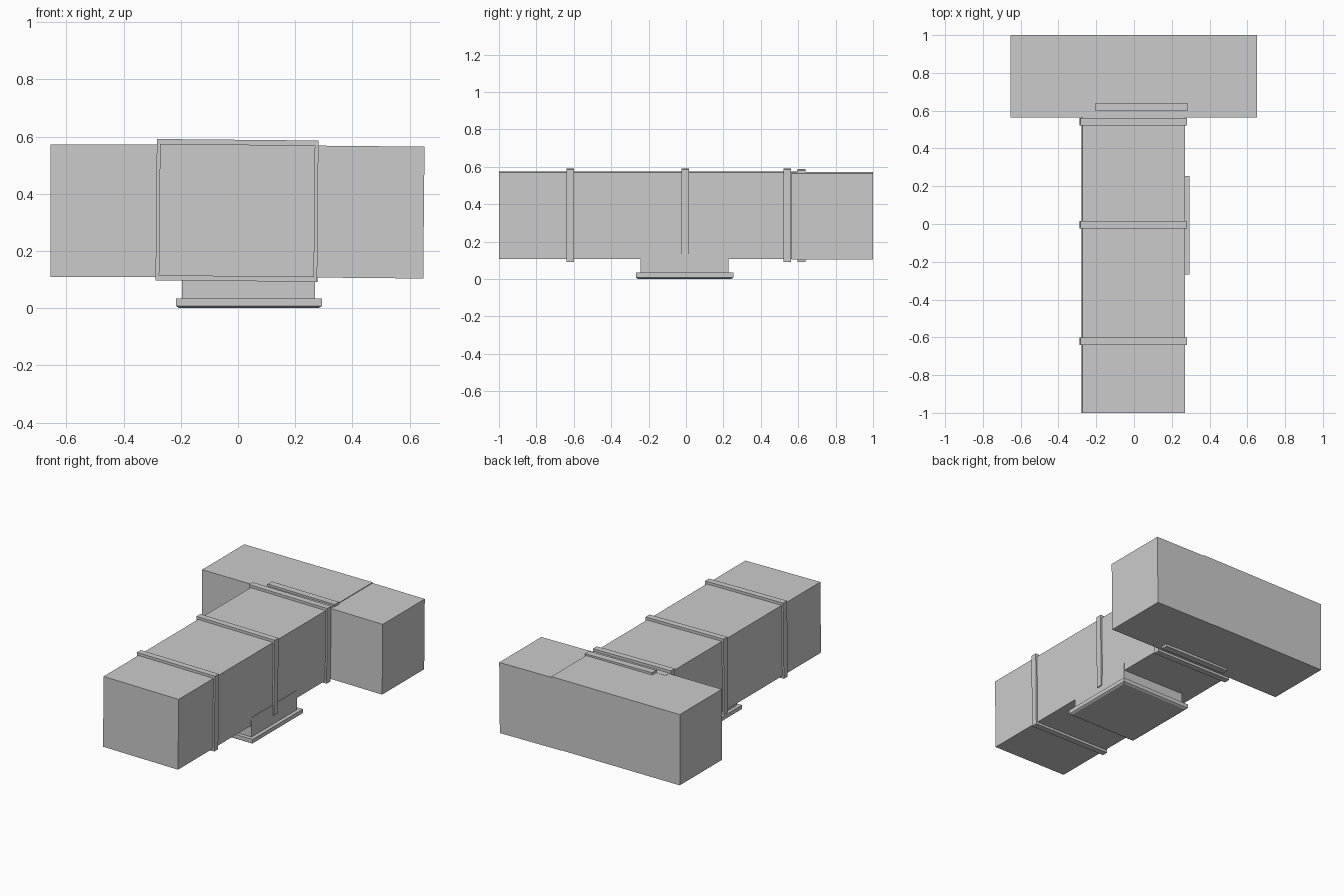
import bpy, bmesh
from math import radians
from mathutils import Vector, Matrix

if "Cube" in bpy.data.objects:
    bpy.data.objects.remove(bpy.data.objects["Cube"])

TILT = radians(0.55)  # slight sag of the ducts and collars about the y axis


def box(name, x, y, z, tilt=0.0, foot=0.0, foot_height=0.0):
    """Box from ranges; tilt turns it about its centre, foot narrows the bottom edge."""
    lo, hi = Vector((x[0], y[0], z[0])), Vector((x[1], y[1], z[1]))
    mid, size = (lo + hi) / 2, hi - lo
    bm = bmesh.new()
    bmesh.ops.create_cube(bm, size=1, matrix=Matrix.Diagonal((*size, 1)))
    if foot:
        bottom = min(bm.faces, key=lambda f: f.calc_center_median().z)
        bmesh.ops.inset_region(bm, faces=[bottom], thickness=foot)
        bmesh.ops.translate(bm, verts=bottom.verts, vec=(0, 0, -foot_height))
    bmesh.ops.recalc_face_normals(bm, faces=bm.faces)
    mesh = bpy.data.meshes.new(name)
    bm.to_mesh(mesh)
    bm.free()
    obj = bpy.data.objects.new(name, mesh)
    obj.location = mid
    obj.rotation_euler.y = tilt
    bpy.context.collection.objects.link(obj)
    return obj


# Main duct and the two arms of the cross duct at the back
box("main_duct", (-0.275, 0.268), (-1.0, 0.6), (0.111, 0.572), TILT)
box("cross_duct_left", (-0.655, 0.275), (0.565, 1.0), (0.11, 0.573))
box("cross_duct_right", (0.2, 0.65), (0.565, 1.0), (0.106, 0.567), TILT)

# Collars wrapped around the main duct
for i, y in enumerate((-0.62, -0.003, 0.541)):
    box(f"duct_collar_{i + 1}", (-0.286, 0.279), (y - 0.02, y + 0.02),
        (0.095, 0.589), TILT)

# Collar at the junction, showing above and below the cross duct
box("junction_collar", (-0.205, 0.28), (0.597, 0.64), (0.094, 0.586), TILT)

# Outlet under the duct: neck and flange with a chamfered foot
box("outlet_neck", (-0.195, 0.269), (-0.243, 0.226), (0.03, 0.16))
box("outlet_flange", (-0.217, 0.293), (-0.268, 0.253), (0.008, 0.034),
    foot=0.017, foot_height=0.008)
